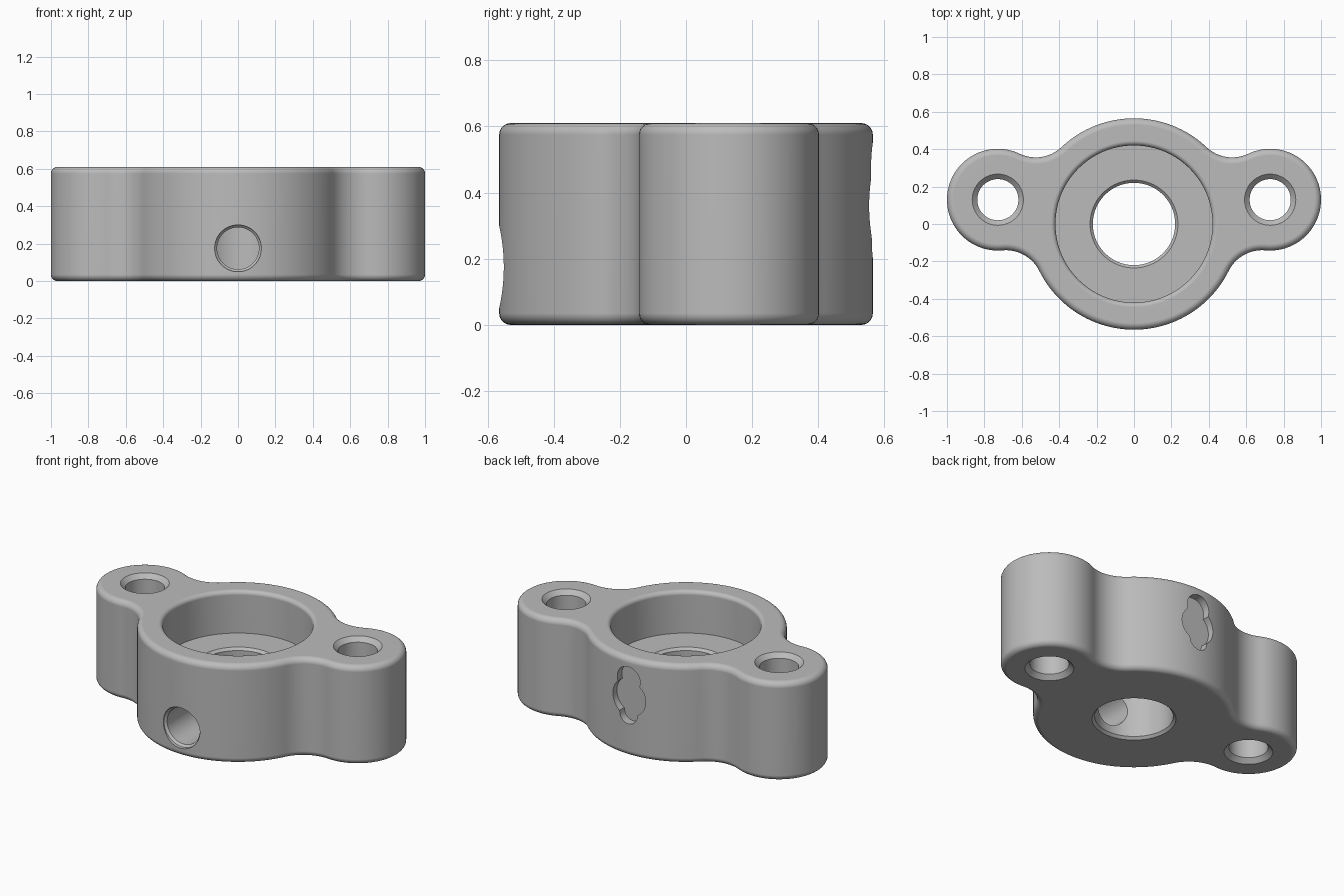
import bpy, bmesh, math
from mathutils import Vector, Matrix

if "Cube" in bpy.data.objects:
    bpy.data.objects.remove(bpy.data.objects["Cube"], do_unlink=True)

HEIGHT, EDGE = 0.61, 0.035
HUB = Vector((0, 0))
EAR = Vector((0.728, 0.13))
HUB_R, EAR_R, BLEND_R = 0.565, 0.272, 0.2

grey = bpy.data.materials.new("plain_grey")
grey.use_nodes = True
colour = (0.5, 0.5, 0.5, 1)
grey.diffuse_color = colour
grey.node_tree.nodes["Principled BSDF"].inputs["Base Color"].default_value = colour


def loft(name, rings):
    """Bridge equal rings of points and cap both ends."""
    bm = bmesh.new()
    loops = [[bm.verts.new(p) for p in ring] for ring in rings]
    n = len(loops[0])
    for a, b in zip(loops, loops[1:]):
        for i in range(n):
            j = (i + 1) % n
            bm.faces.new((a[i], a[j], b[j], b[i]))
    bm.faces.new(loops[0][::-1])
    bm.faces.new(loops[-1])
    bmesh.ops.recalc_face_normals(bm, faces=bm.faces)
    mesh = bpy.data.meshes.new(name)
    bm.to_mesh(mesh)
    bm.free()
    mesh.materials.append(grey)
    obj = bpy.data.objects.new(name, mesh)
    bpy.context.collection.objects.link(obj)
    return obj


def lathe(name, profile, matrix=Matrix(), steps=96):
    """Turn a (radius, height) profile around z, then place it."""
    turns = [math.tau * i / steps for i in range(steps)]
    return loft(name, [[matrix @ Vector((r * math.cos(t), r * math.sin(t), z))
                        for t in turns] for r, z in profile])


def angle(v):
    return math.atan2(v.y, v.x)


def arc(centre, radius, start, end, steps):
    return [centre + radius * Vector((math.cos(t), math.sin(t)))
            for t in (start + (end - start) * i / steps for i in range(steps + 1))]


def blend_centre(side):
    """Centre of the concave blend that touches both hub and ear."""
    d, a, b = EAR.length, HUB_R + BLEND_R, EAR_R + BLEND_R
    along = (d * d + a * a - b * b) / (2 * d)
    out = math.sqrt(a * a - along * along)
    u = EAR.normalized()
    return u * along + Vector((-u.y, u.x)) * out * side


def outline(inset):
    """Plan outline moved inward: hub, blend, ear, blend, hub, then mirrored."""
    low, high = blend_centre(-1), blend_centre(1)
    hub, ear, blend = HUB_R - inset, EAR_R - inset, BLEND_R + inset

    def concave(c, p, q):
        start, end = angle(p - c), angle(q - c)
        turn = (end - start + math.pi) % math.tau - math.pi
        return arc(c, blend, start, start + turn, 16)

    half = arc(HUB, hub, -math.pi / 2, angle(low), 24)
    half += concave(low, HUB, EAR)[1:]
    half += arc(EAR, ear, angle(low - EAR), angle(high - EAR) % math.tau, 48)[1:]
    half += concave(high, EAR, HUB)[1:]
    half += arc(HUB, hub, angle(high), math.pi / 2, 20)[1:]
    return half + [Vector((-p.x, p.y)) for p in half[-2:0:-1]]


# Body with rounded top and bottom edges
quarter = [math.pi / 2 * i / 6 for i in range(7)]
levels = [(EDGE * (1 - math.sin(t)), EDGE * (1 - math.cos(t))) for t in quarter]
levels += [(inset, HEIGHT - z) for inset, z in reversed(levels)]
body = loft("mounting_body", [[(p.x, p.y, z) for p in outline(inset)]
                              for inset, z in levels])

# Centre bore and wide rounded-lip seat
LIP = 0.025
seat = [(0.235, -0.1), (0.235, 0), (0.22, 0.015), (0.22, 0.335), (0.235, 0.35), (0.42, 0.35)]
seat += [(0.42 + LIP * (1 - math.cos(t)), HEIGHT - LIP + LIP * math.sin(t)) for t in quarter]
seat += [(0.42 + LIP, 0.7)]
cutters = [lathe("seat_cutter", seat)]

# Chamfered screw hole in each ear
screw = [(0.137, -0.1), (0.137, 0), (0.11, 0.027),
         (0.11, HEIGHT - 0.027), (0.137, HEIGHT), (0.137, 0.7)]
for side, label in ((1, "left"), (-1, "right")):
    place = Matrix.Translation((side * EAR.x, EAR.y, 0))
    cutters.append(lathe(label + "_screw_cutter", screw, place, 64))

# Front cross hole into the bore
cross = [(0.112, 0.1), (0.112, 0.532), (0.125, 0.545), (0.125, 0.7)]
place = Matrix.Translation((0, 0, 0.175)) @ Matrix.Rotation(math.pi / 2, 4, 'X')
cutters.append(lathe("cross_hole_cutter", cross, place, 64))

# Shallow lobed pocket on the back
lobes = [(0, 0.112), (0.115, 0.078), (-0.1, 0.06)]


def lobe_reach(t):
    reach = 0
    for c, r in lobes:
        inside = r * r - (c * math.cos(t)) ** 2
        if inside >= 0:
            reach = max(reach, c * math.sin(t) + math.sqrt(inside))
    return reach


turns = [math.tau * i / 96 for i in range(96)]
cutters.append(loft("pocket_cutter", [
    [(lobe_reach(t) * math.cos(t), y, 0.36 + lobe_reach(t) * math.sin(t)) for t in turns]
    for y in (0.515, 0.7)]))

# Cut everything and keep the finished mesh
for cutter in cutters:
    cutter.hide_render = True
    mod = body.modifiers.new(cutter.name, 'BOOLEAN')
    mod.operation, mod.solver, mod.object = 'DIFFERENCE', 'EXACT', cutter
graph = bpy.context.evaluated_depsgraph_get()
finished = bpy.data.meshes.new_from_object(body.evaluated_get(graph))
body.modifiers.clear()
body.data = finished
for cutter in cutters:
    bpy.data.objects.remove(cutter, do_unlink=True)

# Smooth shading with crisp machined edges
bpy.ops.object.select_all(action='DESELECT')
body.select_set(True)
bpy.context.view_layer.objects.active = body
bpy.ops.object.shade_smooth_by_angle(angle=math.radians(30))
weighted = body.modifiers.new("even_shading", 'WEIGHTED_NORMAL')
weighted.keep_sharp = True
